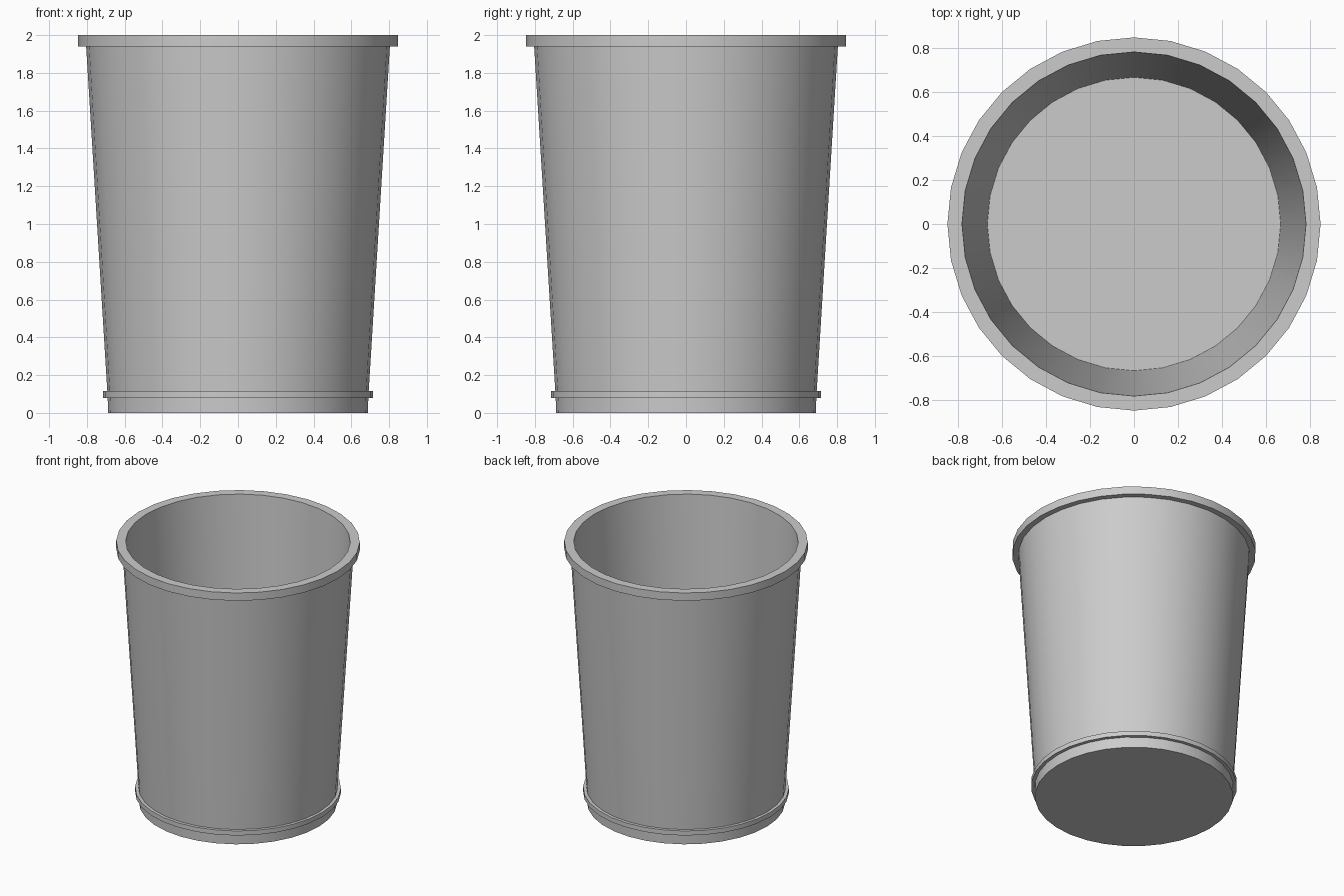
import bpy, bmesh, math

if "Cube" in bpy.data.objects:
    bpy.data.objects.remove(bpy.data.objects["Cube"])

SIDES = 32


def lathe(name, profile):
    """Spin a (radius, z) profile around z; radius 0 points become caps."""
    bm = bmesh.new()
    rings = []
    for r, z in profile:
        rings.append([bm.verts.new((r * math.cos(2 * math.pi * i / SIDES),
                                    r * math.sin(2 * math.pi * i / SIDES), z))
                      for i in range(SIDES)])
    for a, b in zip(rings, rings[1:]):
        for i in range(SIDES):
            j = (i + 1) % SIDES
            bm.faces.new((a[i], a[j], b[j], b[i]))
    # underside and inner floor
    bm.faces.new(rings[0][::-1])
    bm.faces.new(rings[-1])
    bmesh.ops.recalc_face_normals(bm, faces=bm.faces)
    mesh = bpy.data.meshes.new(name)
    bm.to_mesh(mesh)
    bm.free()
    obj = bpy.data.objects.new(name, mesh)
    bpy.context.collection.objects.link(obj)
    bpy.context.view_layer.objects.active = obj
    obj.select_set(True)
    bpy.ops.object.shade_smooth_by_angle(angle=math.radians(30))
    obj.select_set(False)
    return obj


# Cup: foot, base band, tapered wall, rim, inner wall, floor
lathe("cup", [
    (0.688, 0.0), (0.690, 0.08),
    (0.715, 0.08), (0.715, 0.115),
    (0.692, 0.115), (0.804, 1.94),
    (0.846, 1.94), (0.846, 2.0),
    (0.780, 2.0), (0.665, 0.08),
])
